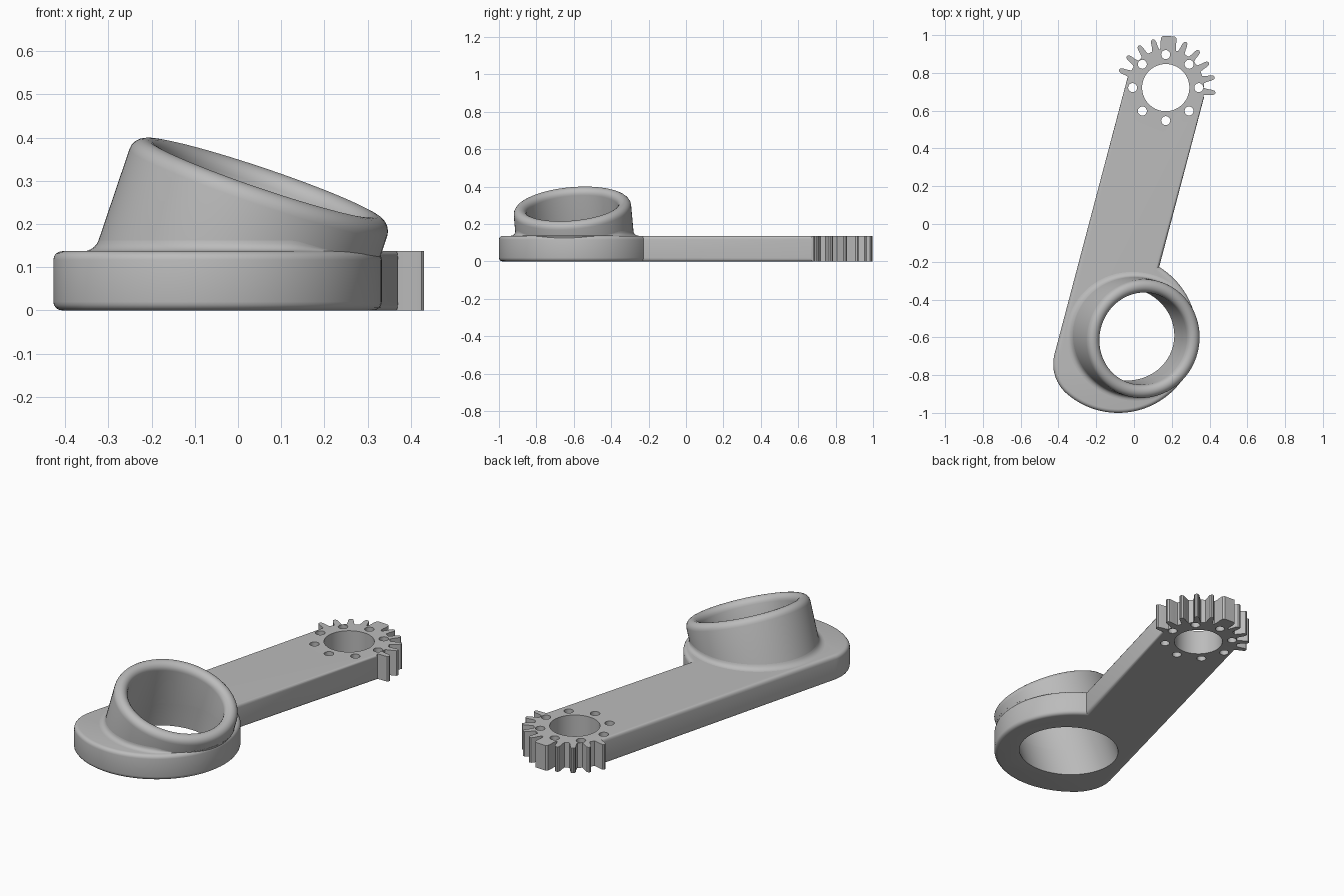
import bpy, bmesh
from math import radians, cos, sin, acos, atan2, sqrt, pi
from mathutils import Vector, Matrix

cube = bpy.data.objects.get("Cube")
if cube:
    bpy.data.objects.remove(cube, do_unlink=True)

THICK = 0.137
EDGE = 0.02
LEAN = radians(19.3)                    # tilt of the collar
SKEW = radians(-14.8)                   # direction across the arm
ACROSS = Vector((cos(SKEW), sin(SKEW), 0))
GEAR = Vector((0.168, 0.722, 0))
ARM_R = 0.209
PLATE = Vector((-0.0835, -0.5835, 0))
PLATE_R = 0.4165
RIM = Vector((0.047, -0.607, 0.2725))
OUTER, INNER = 0.315, 0.245

metal = bpy.data.materials.new("plain grey")
metal.use_nodes = True
GREY = (0.5, 0.5, 0.5, 1)
metal.diffuse_color = GREY
metal.node_tree.nodes["Principled BSDF"].inputs["Base Color"].default_value = GREY


def finish(name, bm):
    bmesh.ops.recalc_face_normals(bm, faces=bm.faces)
    mesh = bpy.data.meshes.new(name)
    bm.to_mesh(mesh)
    bm.free()
    obj = bpy.data.objects.new(name, mesh)
    bpy.context.collection.objects.link(obj)
    mesh.materials.append(metal)
    return obj


def smooth(obj):
    bpy.ops.object.select_all(action="DESELECT")
    obj.select_set(True)
    bpy.context.view_layer.objects.active = obj
    bpy.ops.object.shade_smooth_by_angle(angle=radians(35))


def polar(centre, radius, angle):
    return centre + Vector((cos(angle), sin(angle), 0)) * radius


def arc(centre, radius, start, end, steps):
    return [polar(centre, radius, start + (end - start) * i / steps) for i in range(steps + 1)]


def cut(obj, name, radius, matrix, segments):
    bm = bmesh.new()
    bmesh.ops.create_cone(bm, cap_ends=True, segments=segments, radius1=radius,
                          radius2=radius, depth=1.2, matrix=matrix)
    cutter = finish(name, bm)
    cutter.hide_render = True
    mod = obj.modifiers.new(name, "BOOLEAN")
    mod.operation = "DIFFERENCE"
    mod.solver = "EXACT"
    mod.object = cutter
    bpy.context.view_layer.objects.active = obj
    bpy.ops.object.modifier_apply(modifier=name)
    bpy.data.objects.remove(cutter, do_unlink=True)


# Gear teeth outline, one wide tooth among narrow ones
narrow = [(5.5, 0.203), (4, 0.222), (3.3, 0.245), (2.3, 0.259), (0.8, 0.264)]
wide = [(12, 0.203), (10.3, 0.225), (9.6, 0.25), (8.5, 0.268), (6.5, 0.275)]
teeth = []
for tip in (-6, 12, 30, 48, 66, 86.5, 105, 123, 141, 159):
    half = wide if tip == 86.5 else narrow
    for a, r in [(-a, r) for a, r in half] + half[::-1]:
        teeth.append(polar(GEAR, r, radians(tip + a)))

# Arm outline: gear end, straight sides, round corner, round plate
side = (GEAR - PLATE).dot(ACROSS) - ARM_R
along = Vector((-ACROSS.y, ACROSS.x, 0))
corner = PLATE + ACROSS * (side + ARM_R) - along * sqrt((PLATE_R - ARM_R) ** 2 - (side + ARM_R) ** 2)
away = corner - PLATE
meet = atan2(away.y, away.x) + 2 * pi
notch = SKEW + acos((side + 2 * ARM_R) / PLATE_R) + 2 * pi
outline = [polar(GEAR, ARM_R, SKEW)] + teeth + [polar(GEAR, ARM_R, SKEW + pi)]
outline += arc(corner, ARM_R, SKEW + pi, meet, 16)
outline += arc(PLATE, PLATE_R, meet, notch, 60)[1:]

bm = bmesh.new()
face = bm.faces.new([bm.verts.new(p) for p in outline])
top = bmesh.ops.extrude_face_region(bm, geom=[face])["geom"]
bmesh.ops.translate(bm, vec=(0, 0, THICK), verts=[v for v in top if isinstance(v, bmesh.types.BMVert)])
bmesh.ops.recalc_face_normals(bm, faces=bm.faces)


def is_rounded(edge):
    a, b = (v.co for v in edge.verts)
    mid = (a + b) / 2
    return abs(a.z - b.z) < 1e-5 and (mid.xy - GEAR.xy).length > 0.3


bmesh.ops.bevel(bm, geom=[e for e in bm.edges if is_rounded(e)], offset=EDGE,
                segments=4, profile=0.5, affect="EDGES", clamp_overlap=False)
arm = finish("arm_plate", bm)

# Bores: leaning collar bore, gear bore and its ring of bolt holes
tilt = Matrix.Rotation(SKEW, 4, "Z") @ Matrix.Rotation(LEAN, 4, "Y")
frame = Matrix.Translation(RIM) @ tilt
cut(arm, "collar_bore", INNER, frame, 96)
cut(arm, "gear_bore", 0.125, Matrix.Translation(GEAR), 64)
for i in range(8):
    cut(arm, "bolt_hole", 0.024, Matrix.Translation(polar(GEAR, 0.175, i * pi / 4)), 20)
smooth(arm)

# Leaning collar: tube with a fully rounded rim
bm = bmesh.new()
mid_r, lip = (OUTER + INNER) / 2, (OUTER - INNER) / 2
profile = [(OUTER, -0.5)]
profile += [(mid_r + lip * cos(pi * i / 10), lip * sin(pi * i / 10)) for i in range(11)]
profile += [(INNER, -0.5)]
verts = [bm.verts.new((r, 0, z)) for r, z in profile]
edges = [bm.edges.new(pair) for pair in zip(verts, verts[1:])]
bmesh.ops.spin(bm, geom=verts + edges, axis=(0, 0, 1), cent=(0, 0, 0), angle=2 * pi, steps=96)
bmesh.ops.remove_doubles(bm, verts=bm.verts, dist=1e-4)
bm.transform(frame)
bmesh.ops.bisect_plane(bm, geom=bm.verts[:] + bm.edges[:] + bm.faces[:], plane_co=(0, 0, 0.11),
                       plane_no=(0, 0, 1), clear_inner=True)
smooth(finish("leaning_collar", bm))

# Fillet where the collar meets the plate, fading out at the plate's edge
bm = bmesh.new()
axis = tilt @ Vector((0, 0, 1))
rings = []
for i in range(96):
    spoke = tilt @ Vector((cos(2 * pi * i / 96), sin(2 * pi * i / 96), 0))
    wall = RIM + spoke * OUTER
    base = wall + axis * ((THICK - wall.z) / axis.z)
    room = PLATE_R - EDGE - (base - PLATE).xy.length
    size = max(0.001, min(0.025, room))
    outward = Vector((spoke.x, spoke.y, 0)).normalized()
    ring = []
    for k in range(6):
        t = pi / 2 * k / 5
        rise = axis * (size * (1 - sin(t)) / axis.z)
        ring.append(bm.verts.new(base + rise + outward * size * (1 - cos(t))))
    rings.append(ring)
for a, b in zip(rings, rings[1:] + rings[:1]):
    for k in range(5):
        bm.faces.new((a[k], a[k + 1], b[k + 1], b[k]))
smooth(finish("collar_fillet", bm))
